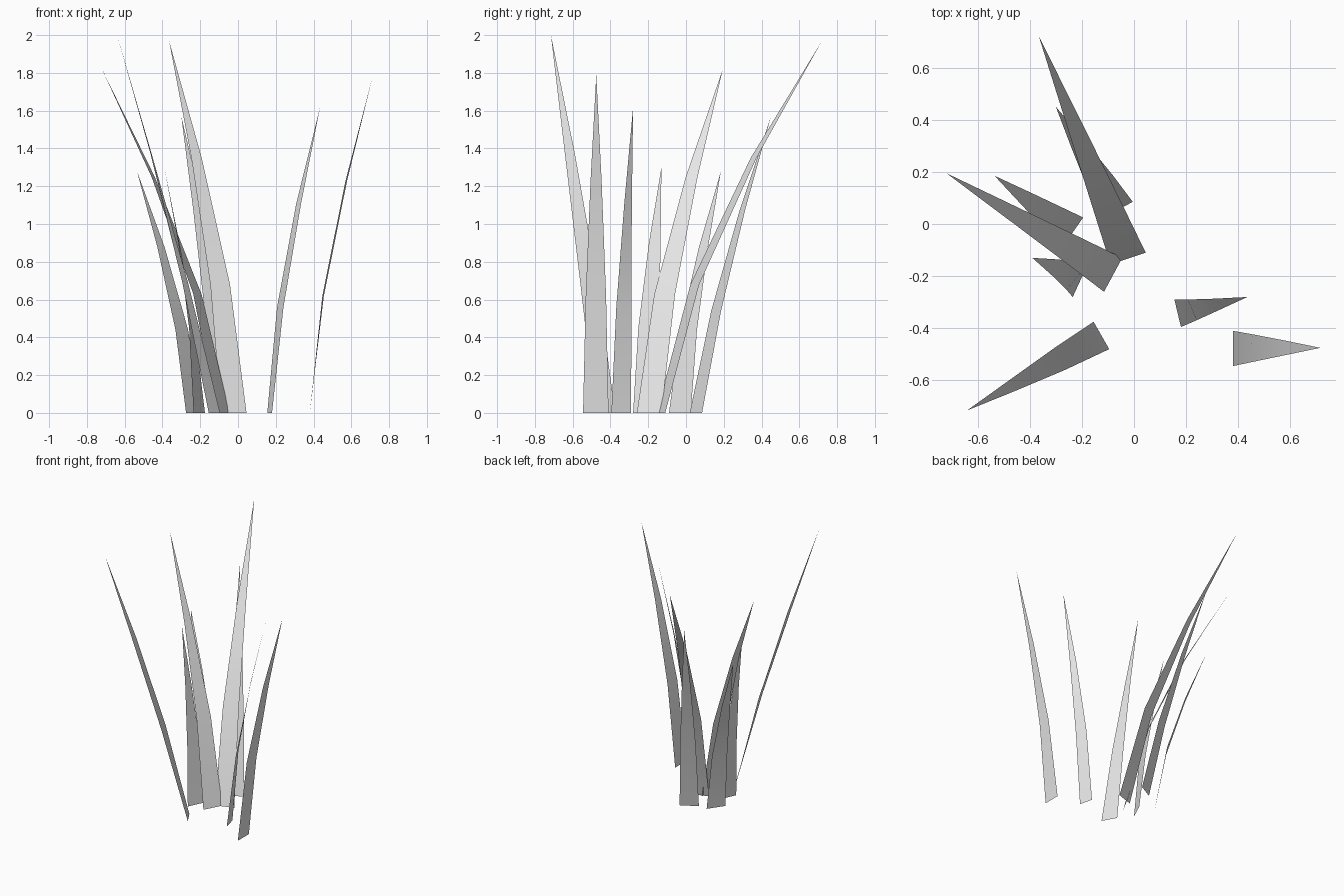
import bpy
import bmesh
from math import radians
from mathutils import Vector, Matrix

cube = bpy.data.objects.get("Cube")
if cube:
    bpy.data.objects.remove(cube, do_unlink=True)

# One plain grey for every blade
grey = bpy.data.materials.new("light_grey")
grey.use_nodes = True
colour = (0.8, 0.8, 0.8, 1)
grey.diffuse_color = colour
grey.node_tree.nodes["Principled BSDF"].inputs["Base Color"].default_value = colour

# Blade section: height share and width share
SECTIONS = [(0, 1), (0.345, 0.8), (0.685, 0.44)]
CURVED = (0, 0.21, 0.575)
STRAIGHTER = (0, 0.27, 0.62)
STRAIGHT = (0, 0.3, 0.65)


def blade(name, base_a, base_b, tip, twist=0, leans=CURVED):
    """Flat tapering leaf that leans out from its base edge to a point."""
    a, b, tip = Vector((*base_a, 0)), Vector((*base_b, 0)), Vector(tip)
    middle, half = (a + b) / 2, (a - b) / 2
    bm = bmesh.new()
    rows = []
    for (height, width), lean in zip(SECTIONS, leans):
        centre = middle.lerp(tip, lean)
        centre.z = tip.z * height
        side = Matrix.Rotation(radians(twist) * height, 3, "Z") @ half * width
        rows.append((bm.verts.new(centre + side), bm.verts.new(centre - side)))
    for low, high in zip(rows, rows[1:]):
        bm.faces.new((low[0], low[1], high[1], high[0]))
    bm.faces.new((*rows[-1], bm.verts.new(tip)))
    for face in bm.faces:
        face.smooth = True
    mesh = bpy.data.meshes.new(name)
    bm.to_mesh(mesh)
    bm.free()
    mesh.materials.append(grey)
    bpy.context.collection.objects.link(bpy.data.objects.new(name, mesh))


# Blades leaning to the back
blade("back_tall_blade", (0.045, -0.11), (-0.09, -0.155), (-0.365, 0.72, 1.97), 16)
blade("back_short_blade", (-0.005, 0.085), (-0.125, 0.02), (-0.30, 0.45, 1.57), 0, STRAIGHTER)

# Blades leaning to the right side
blade("right_short_blade", (-0.195, 0.025), (-0.275, -0.09), (-0.535, 0.185, 1.28), -5)
blade("right_tall_blade", (-0.045, -0.13), (-0.115, -0.26), (-0.72, 0.195, 1.82), 19)
blade("right_small_blade", (-0.175, -0.15), (-0.235, -0.28), (-0.39, -0.13, 1.3), 28)

# Blade leaning to the front
blade("front_tall_blade", (-0.155, -0.375), (-0.095, -0.48), (-0.64, -0.715, 2.0), -34, STRAIGHT)

# Blades leaning to the left side
blade("left_short_blade", (0.155, -0.29), (0.18, -0.395), (0.435, -0.28, 1.62), 28)
blade("left_tall_blade", (0.38, -0.41), (0.38, -0.545), (0.715, -0.475, 1.79), -12)
